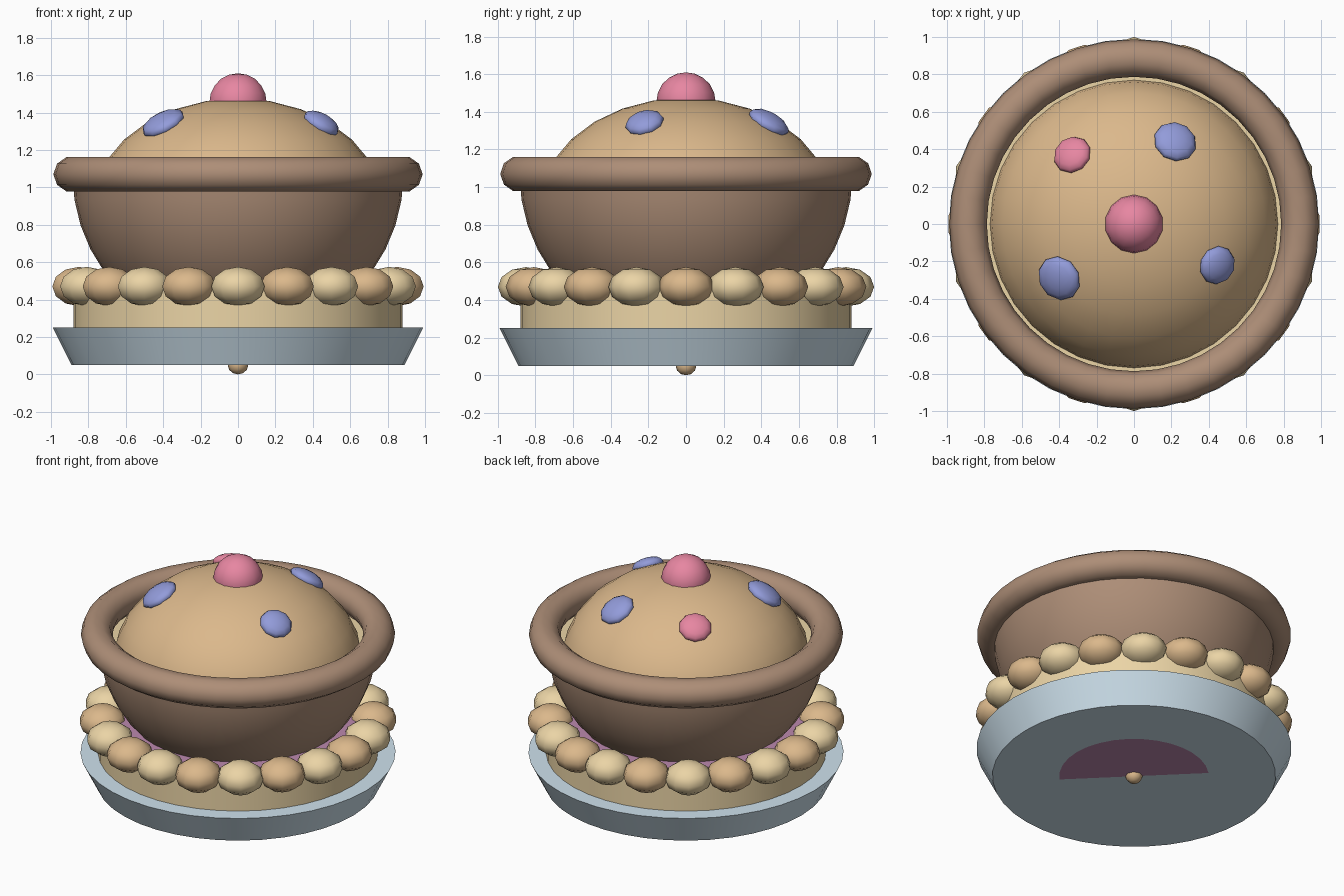
import bpy, bmesh, math
from mathutils import Vector, Matrix

if "Cube" in bpy.data.objects:
    bpy.data.objects.remove(bpy.data.objects["Cube"])


def mat(name, rgb):
    m = bpy.data.materials.new(name)
    m.diffuse_color = (*rgb, 1)
    m.use_nodes = True
    m.node_tree.nodes["Principled BSDF"].inputs["Base Color"].default_value = m.diffuse_color
    return m


TAN = mat("tan", (.71, .48, .26))
CREAM = mat("cream", (.83, .66, .38))
BROWN = mat("brown", (.42, .27, .185))
ICE = mat("pale_blue", (.62, .76, .85))
PINK = mat("pink", (.80, .24, .36))
BLUE = mat("blue", (.29, .33, .70))
JAM = mat("jam", (.50, .25, .42))


def finish(bm, name, m, angle=50):
    bmesh.ops.recalc_face_normals(bm, faces=bm.faces)
    me = bpy.data.meshes.new(name)
    bm.to_mesh(me)
    bm.free()
    me.materials.append(m)
    ob = bpy.data.objects.new(name, me)
    bpy.context.collection.objects.link(ob)
    bpy.ops.object.select_all(action='DESELECT')
    ob.select_set(True)
    bpy.context.view_layer.objects.active = ob
    bpy.ops.object.shade_smooth_by_angle(angle=math.radians(angle))
    return ob


def lathe(name, profile, m, seg=40, closed=False):
    bm = bmesh.new()
    vs = [bm.verts.new((r, 0, z)) for r, z in profile]
    es = [bm.edges.new(p) for p in zip(vs, vs[1:])]
    if closed:
        es.append(bm.edges.new((vs[-1], vs[0])))
    bmesh.ops.spin(bm, geom=vs + es, cent=(0, 0, 0), axis=(0, 0, 1),
                   angle=math.tau, steps=seg, use_duplicate=False)
    bmesh.ops.remove_doubles(bm, verts=bm.verts, dist=1e-4)
    return finish(bm, name, m)


def ball(name, loc, scale, m, seg=12, rings=8, normal=(0, 0, 1)):
    bm = bmesh.new()
    rot = Vector((0, 0, 1)).rotation_difference(Vector(normal)).to_matrix().to_4x4()
    bmesh.ops.create_uvsphere(bm, u_segments=seg, v_segments=rings, radius=1,
                              matrix=Matrix.Translation(loc) @ rot @ Matrix.Diagonal((*scale, 1)))
    return finish(bm, name, m, 60)


# plate and pastry base
lathe("plate", [(0, .05), (.89, .05), (.99, .25), (0, .25)], ICE)
lathe("pastry_base", [(0, .2), (.88, .2), (.88, .47), (0, .47)], CREAM)
lathe("jam_layer", [(0, .4), (.76, .4), (.76, .49), (0, .49)], JAM)

# ring of alternating pastry beads
for i in range(20):
    a = math.tau * i / 20
    ball(f"crust_bead_{i}", (.85 * math.cos(a), .85 * math.sin(a), .47),
         (.15, .15, .105), CREAM if i % 2 else TAN, 10, 6)

# bowl with its thick rim
R = .885
lathe("bowl", [(R * math.sin(t), 1.07 - R * math.cos(t))
               for t in [math.pi / 2 * k / 10 for k in range(11)]], BROWN)
lathe("bowl_rim", [(.887 + .1 * math.cos(t), 1.07 + .096 * math.sin(t))
                   for t in [math.tau * k / 10 for k in range(10)]], BROWN, closed=True)
lathe("cream_layer", [(0, .9), (.86, .9), (.86, .96), (0, .96)], CREAM)

# domed top and cherry
DA, DC, DZ = .78, .585, .89
ball("dome", (0, 0, DZ), (DA, DA, DC), TAN, 32, 14)
ball("cherry", (0, 0, 1.455), (.157, .157, .155), PINK, 14, 10)

# flattened berries lying on the dome
for k, (x, y, r, m) in enumerate([(.22, .44, .117, BLUE), (.445, -.22, .105, BLUE),
                                  (-.4, -.29, .123, BLUE), (-.33, .37, .105, PINK)]):
    z = DZ + DC * math.sqrt(1 - (x * x + y * y) / DA ** 2)
    n = Vector((x / DA ** 2, y / DA ** 2, (z - DZ) / DC ** 2)).normalized()
    ball(f"berry_{k}", Vector((x, y, z)), (r, r, .05), m, 10, 8, n)

# underside: small foot and the jam patch showing through
ball("foot", (0, 0, .05), (.055, .055, .05), TAN, 8, 6)
bm = bmesh.new()
bm.faces.new([bm.verts.new((.47 * math.cos(t), .47 * math.sin(t), .048))
              for t in [math.radians(-45 + 180 * k / 16) for k in range(17)]])
finish(bm, "jam_patch", JAM)
